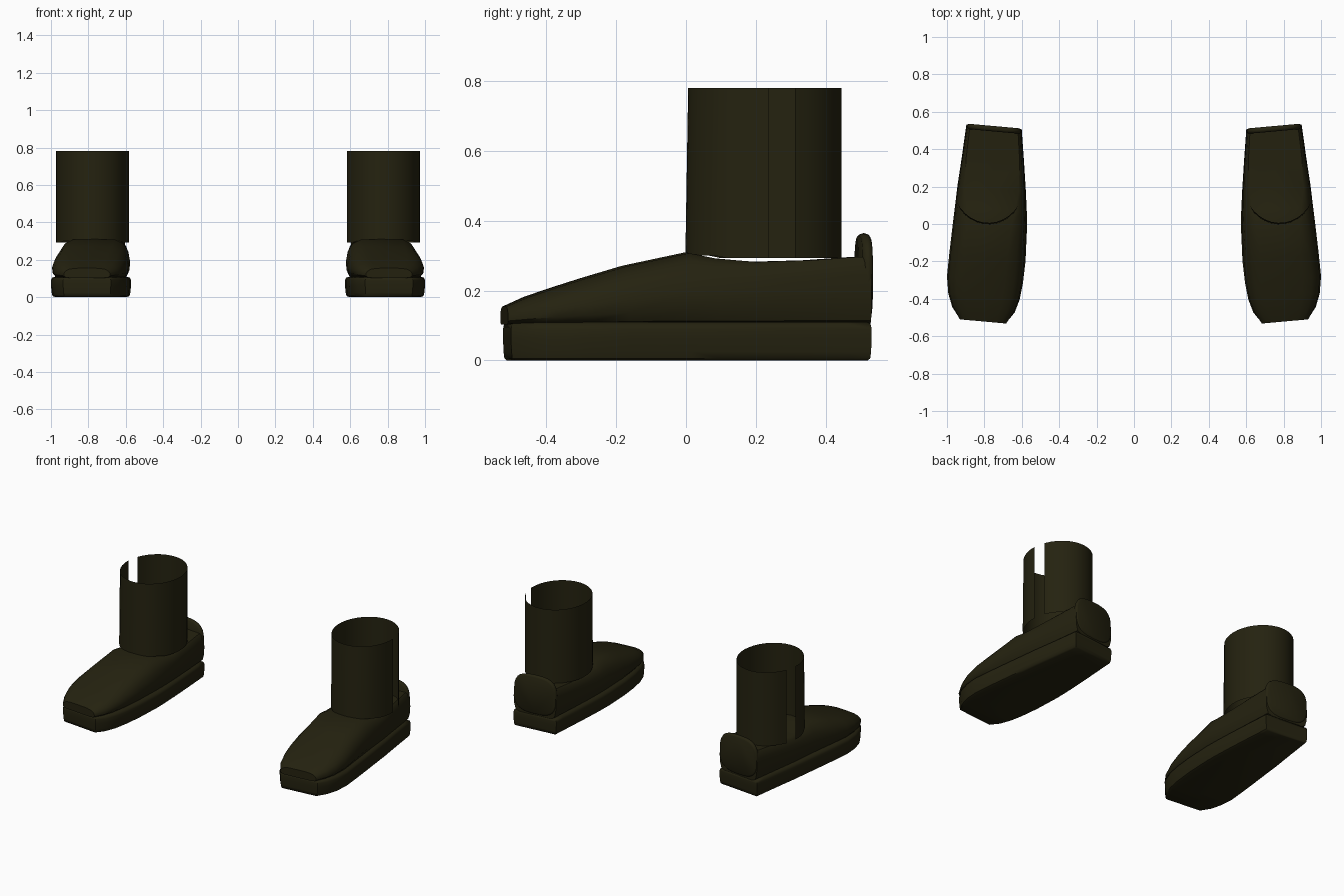
import bpy, bmesh, math

if "Cube" in bpy.data.objects:
    bpy.data.objects.remove(bpy.data.objects["Cube"])

mat = bpy.data.materials.new("dark olive leather")
mat.diffuse_color = (0.018, 0.016, 0.005, 1)
mat.use_nodes = True
mat.node_tree.nodes["Principled BSDF"].inputs["Base Color"].default_value = mat.diffuse_color

# plan of the foot: y, inner x, outer x, height of the upper
STATIONS = [(-0.515, 0.68, 0.935, 0.155), (-0.46, 0.638, 0.972, 0.183),
            (-0.39, 0.612, 0.993, 0.207), (-0.30, 0.594, 1.0, 0.236),
            (-0.18, 0.58, 0.988, 0.272), (0.0, 0.572, 0.967, 0.31),
            (0.08, 0.573, 0.957, 0.293), (0.19, 0.578, 0.944, 0.283),
            (0.35, 0.588, 0.92, 0.287), (0.46, 0.596, 0.905, 0.295),
            (0.522, 0.60, 0.896, 0.298)]


def shear(x, y):
    return y + 0.09 * (x - 0.785)


def build(name, rings, closed=True, caps=True, angle=40):
    """Skin a list of point rings, mirror to the other foot and smooth."""
    bm = bmesh.new()
    vs = [[bm.verts.new(p) for p in r] for r in rings]
    n = len(vs[0])
    for a, b in zip(vs, vs[1:]):
        for i in range(n if closed else n - 1):
            j = (i + 1) % n
            bm.faces.new((a[i], a[j], b[j], b[i]))
    if caps:
        bm.faces.new(vs[0][::-1])
        bm.faces.new(vs[-1])
    bmesh.ops.recalc_face_normals(bm, faces=bm.faces)
    me = bpy.data.meshes.new(name)
    bm.to_mesh(me)
    bm.free()
    me.materials.append(mat)
    ob = bpy.data.objects.new(name, me)
    bpy.context.collection.objects.link(ob)
    ob.modifiers.new("other foot", 'MIRROR').use_mirror_merge = False
    bpy.ops.object.select_all(action='DESELECT')
    ob.select_set(True)
    bpy.context.view_layer.objects.active = ob
    bpy.ops.object.shade_smooth_by_angle(angle=math.radians(angle))
    return ob


# sole: plan outline stacked in layers with rounded rims
outline = [(s[1], s[0]) for s in STATIONS] + [(s[2], s[0]) for s in STATIONS[::-1]]
layers = [(0.0, 0.022), (0.006, 0.008), (0.025, 0.003), (0.065, 0.0),
          (0.09, 0.0), (0.104, 0.006), (0.11, 0.025)]
build("sole", [[(0.785 + (x - 0.785) * (1 - d / 0.21),
                 shear(x, y) * (1 - 0.5 * d / 0.53), z) for x, y in outline]
               for z, d in layers], angle=50)

# upper: pillow-shaped section lofted from toe to heel, squarer at the heel
soft = [(0.70, 0.0), (0.88, 0.05), (0.96, 0.20), (0.97, 0.42), (0.91, 0.68),
        (0.76, 0.88), (0.52, 0.985)]
square = [(0.74, 0.0), (0.90, 0.06), (0.97, 0.25), (0.99, 0.5), (0.97, 0.75),
          (0.93, 0.93), (0.86, 1.0)]
rings = []
for y, xi, xo, top in STATIONS:
    t = min(1, max(0, (y + 0.05) / 0.3))
    sec = [(a * (1 - t) + c * t, b * (1 - t) + d * t)
           for (a, b), (c, d) in zip(soft, square)]
    sec = sec + [(0, 1.0)] + [(-u, v) for u, v in sec[::-1]]
    cx, h = (xi + xo) / 2, (xo - xi) / 2
    rings.append([(cx + u * h, shear(cx + u * h, y) - (0.008 if y < -0.5 else 0),
                   0.103 + v * (top - 0.103)) for u, v in sec])
build("upper", rings)

# heel tab: rounded upright cushion at the back
rings = []
for y, s in [(0.498, 0.93), (0.504, 0.98), (0.513, 1.0), (0.522, 0.98), (0.527, 0.92)]:
    r = []
    for i in range(28):
        a = 2 * math.pi * i / 28
        c, sn = math.cos(a), math.sin(a)
        x = 0.748 + 0.147 * s * math.copysign(abs(c) ** 0.65, c)
        z = 0.237 + 0.128 * s * math.copysign(abs(sn) ** 0.65, sn)
        r.append((x, shear(x, y), z))
    rings.append(r)
build("heel_tab", rings, angle=60)

# shaft: open tube with a slit on the outer side
start, end = math.asin(0.087 / 0.22), math.asin(0.012 / 0.22) + 2 * math.pi
rings = []
for z in (0.293, 0.781):
    r = []
    for i in range(33):
        a = start + (end - start) * i / 32
        x, y = 0.778 + 0.195 * math.cos(a), 0.226 + 0.22 * math.sin(a)
        low = z < 0.5 and y < 0.1
        r.append((x, y - (0.008 if low else 0), z + (0.008 if low else 0)))
    rings.append(r)
build("shaft", rings, closed=False, caps=False)
